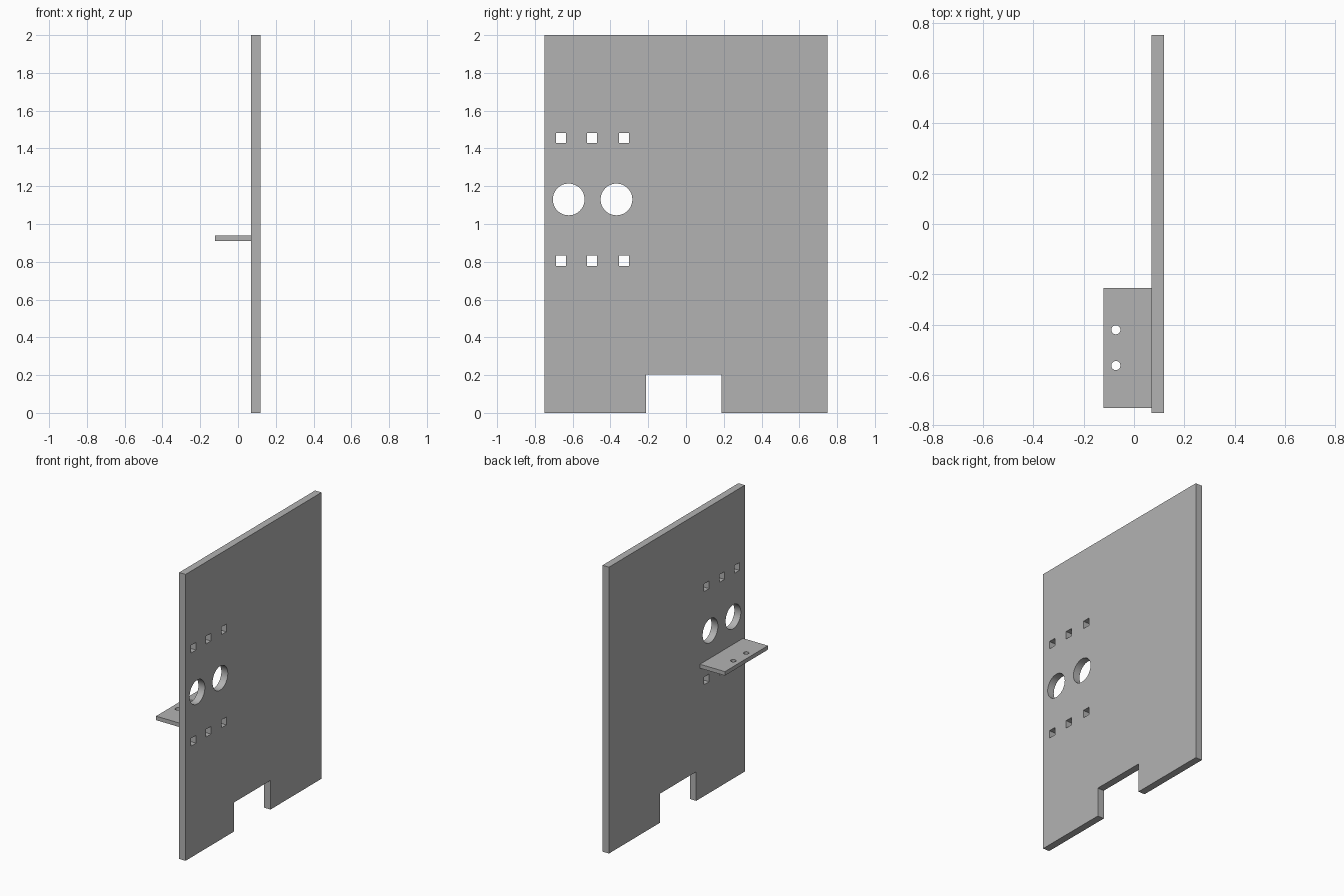
import bpy, bmesh
from math import radians
from mathutils import Matrix, Vector

if "Cube" in bpy.data.objects:
    bpy.data.objects.remove(bpy.data.objects["Cube"])

grey = bpy.data.materials.new("plain_grey")
grey.use_nodes = True
colour = (0.45, 0.45, 0.45, 1)
grey.diffuse_color = colour
grey.node_tree.nodes["Principled BSDF"].inputs["Base Color"].default_value = colour


def add_box(bm, low, high):
    low, high = Vector(low), Vector(high)
    bmesh.ops.create_cube(bm, size=1, matrix=Matrix.Translation((low + high) / 2)
                          @ Matrix.Diagonal((*(high - low), 1)))


def add_rod(bm, centre, radius, length, axis):
    turn = Matrix.Rotation(radians(90), 4, "Y") if axis == "X" else Matrix()
    bmesh.ops.create_cone(bm, cap_ends=True, segments=48, radius1=radius, radius2=radius,
                          depth=length, matrix=Matrix.Translation(centre) @ turn)


def make_object(name, bm):
    mesh = bpy.data.meshes.new(name)
    bm.to_mesh(mesh)
    bm.free()
    mesh.materials.append(grey)
    obj = bpy.data.objects.new(name, mesh)
    bpy.context.collection.objects.link(obj)
    return obj


def cut(target, cutter):
    mod = target.modifiers.new("openings", "BOOLEAN")
    mod.operation, mod.solver, mod.object = "DIFFERENCE", "EXACT", cutter
    bpy.context.view_layer.objects.active = target
    bpy.ops.object.modifier_apply(modifier=mod.name)
    bpy.data.objects.remove(cutter)
    target.select_set(True)
    bpy.ops.object.shade_smooth_by_angle(angle=radians(30))
    target.select_set(False)


# Upright panel
bm = bmesh.new()
add_box(bm, (0.07, -0.75, 0), (0.12, 0.75, 2))
panel = make_object("upright_panel", bm)

# Panel openings: foot notch, two round holes, two rows of square slots
bm = bmesh.new()
add_box(bm, (0, -0.213, -0.1), (0.2, 0.187, 0.203))
for y in (-0.621, -0.368):
    add_rod(bm, (0.095, y, 1.13), 0.084, 0.2, "X")
for z in (0.805, 1.455):
    for y in (-0.662, -0.497, -0.328):
        add_box(bm, (0, y - 0.027, z - 0.027), (0.2, y + 0.027, z + 0.027))
cut(panel, make_object("panel_cutter", bm))

# Side shelf with two bolt holes
bm = bmesh.new()
add_box(bm, (-0.122, -0.73, 0.91), (0.07, -0.255, 0.938))
shelf = make_object("side_shelf", bm)
bm = bmesh.new()
for y in (-0.562, -0.42):
    add_rod(bm, (-0.072, y, 0.924), 0.018, 0.2, "Z")
cut(shelf, make_object("shelf_cutter", bm))
